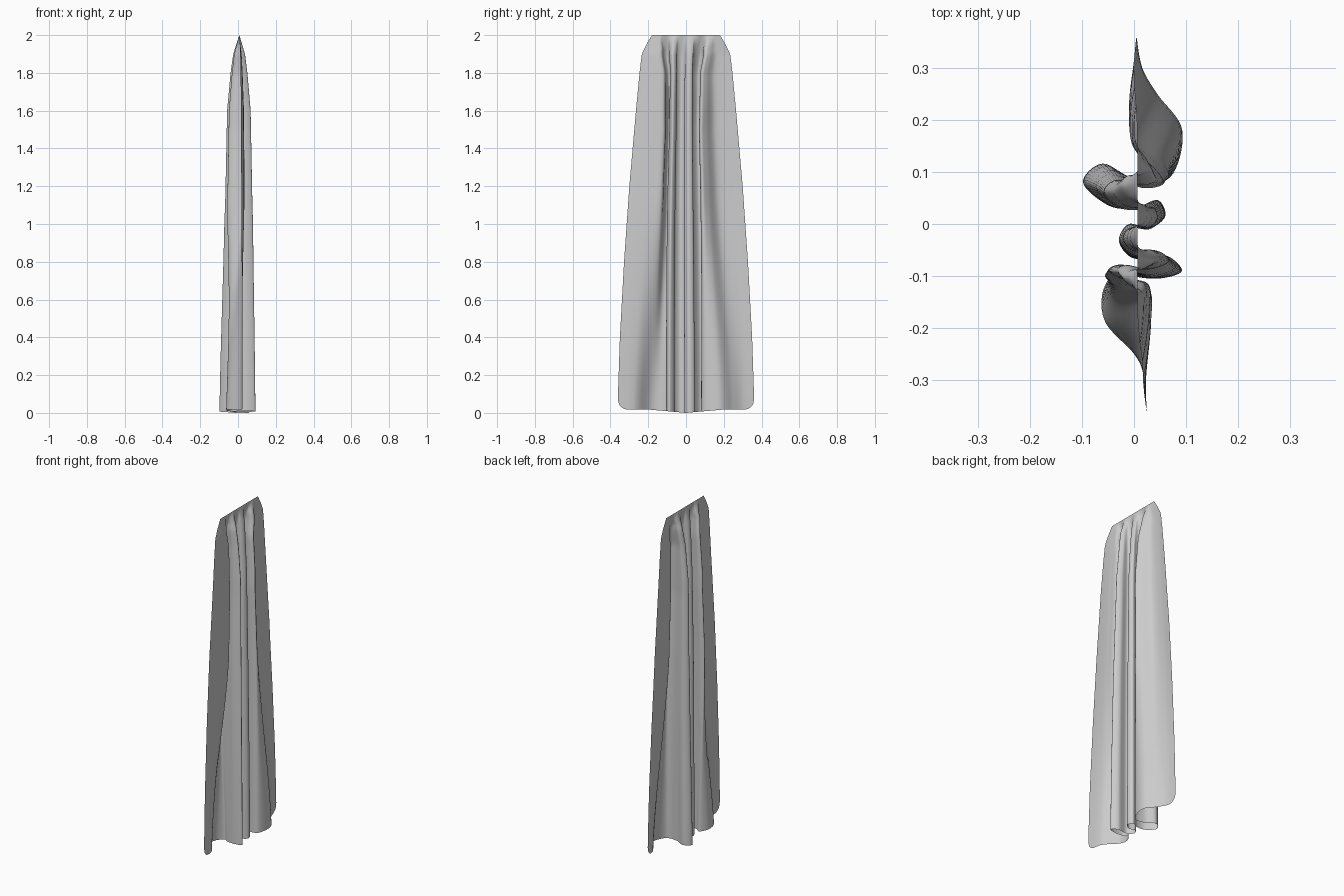
import bpy, bmesh, math

if "Cube" in bpy.data.objects:
    bpy.data.objects.remove(bpy.data.objects["Cube"])

# Pleat cross-sections (x, y), from the -y edge to the +y edge
HEM = [(.025, -.36), (.018, -.29), (0, -.25), (-.055, -.19), (-.06, -.13), (-.03, -.085),
       (0, -.1), (.05, -.104), (.092, -.09), (.06, -.06), (0, -.066), (-.029, -.033),
       (-.01, 0), (.03, -.008), (.06, .015), (.045, .046), (0, .03), (-.05, .036),
       (-.098, .08), (-.06, .116), (0, .085), (.07, .09), (.093, .18), (.045, .25),
       (.016, .3), (.005, .36)]
MID = [(.018, -.31), (.028, -.25), (.034, -.19), (.03, -.13), (-.03, -.118), (-.058, -.1),
       (-.03, -.088), (.03, -.1), (.078, -.082), (.05, -.058), (0, -.062), (-.026, -.034),
       (-.01, -.008), (.03, -.01), (.052, .012), (.04, .038), (0, .03), (-.04, .038),
       (-.07, .07), (-.04, .096), (.02, .078), (.065, .088), (.045, .12), (-.004, .17),
       (-.01, .24), (0, .31)]
# Height profiles: half width, fold depth and gather amount
WIDTH = [(0, .36), (.1, .36), (.4, .35), (.8, .328), (1.2, .3), (1.6, .265), (1.8, .246),
         (1.9, .234), (1.95, .21), (2, .18)]
DEPTH = [(0, 1), (1, 1), (1.6, .84), (1.8, .6), (1.9, .42), (2, 0)]
GATHER = [(0, 1), (1.5, 1), (1.8, .85), (1.93, .5), (2, 0)]
STEPS = 8


def profile(pts, z):
    for (a, va), (b, vb) in zip(pts, pts[1:]):
        if z <= b:
            return va + (vb - va) * (z - a) / (b - a)
    return pts[-1][1]


def spline(pts):
    """Catmull-Rom curve through the points."""
    out = []
    n = len(pts)
    for i in range(n - 1):
        p = [pts[max(0, min(n - 1, i + k))] for k in (-1, 0, 1, 2)]
        for j in range(STEPS):
            t = j / STEPS
            out.append(tuple(.5 * (2 * b + (c - a) * t + (2 * a - 5 * b + 4 * c - d) * t * t
                                   + (3 * b - a - 3 * c + d) * t ** 3)
                             for a, b, c, d in zip(*p)))
    out.append(pts[-1])
    return out


hem, mid = spline(HEM), spline(MID)
cols, rows = len(hem), 70
bm = bmesh.new()
grid = []
for r in range(rows + 1):
    t = (r / rows)
    t = 1 - (1 - t) ** 1.4          # denser rows near the gathered top
    line = []
    for c in range(cols):
        # hem height with rounded outer corners
        edge = max(0, abs(hem[c][1]) - .31) / .05
        base = .018 * min(1, abs(hem[c][1]) / .2) + .05 * (1 - math.sqrt(max(0, 1 - edge ** 2)))
        z = base + (2 - base) * t
        w = min(1, z / 1.15)
        w = .5 * w + .5 * w * w * (3 - 2 * w)
        half = profile(WIDTH, z)
        x = hem[c][0] * (1 - w) + mid[c][0] * w
        y = (hem[c][1] / .36 * (1 - w) + mid[c][1] / .31 * w) * half
        g = profile(GATHER, z)
        even = (2 * c / (cols - 1) - 1) * half
        x = .007 + (x - .007) * profile(DEPTH, z)
        line.append(bm.verts.new((x, even * (1 - g) + y * g, z)))
    grid.append(line)
for r in range(rows):
    for c in range(cols - 1):
        bm.faces.new((grid[r][c], grid[r][c + 1], grid[r + 1][c + 1], grid[r + 1][c]))

# Hanging cloth
mesh = bpy.data.meshes.new("curtain")
bm.to_mesh(mesh)
bm.free()
mesh.shade_smooth()
curtain = bpy.data.objects.new("curtain", mesh)
bpy.context.collection.objects.link(curtain)
